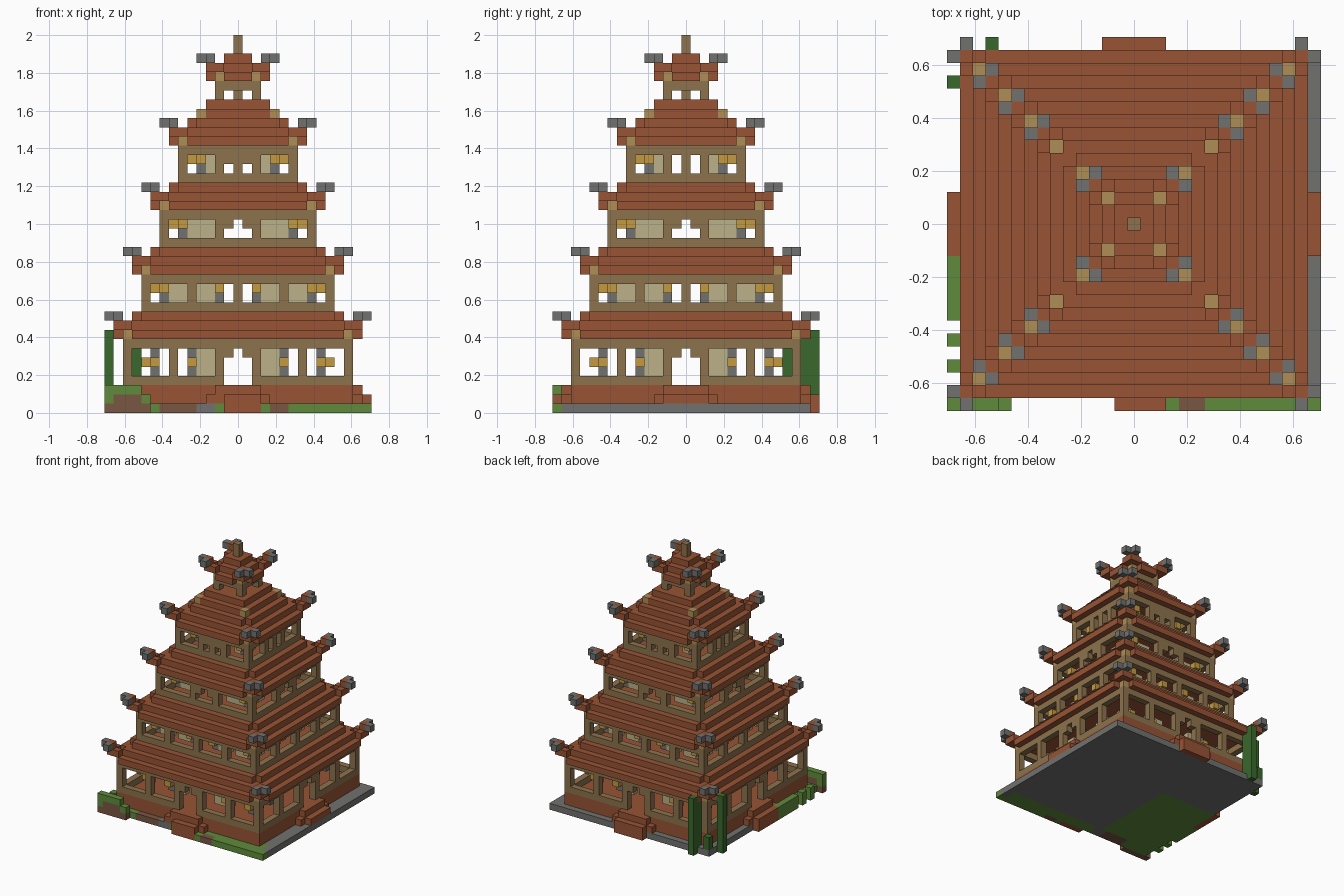
import bpy
import bmesh

if "Cube" in bpy.data.objects:
    bpy.data.objects.remove(bpy.data.objects["Cube"])

U = 2 / 41  # block size


def material(name, r, g, b):
    m = bpy.data.materials.new(name)
    m.use_nodes = True
    m.diffuse_color = (r, g, b, 1)
    m.node_tree.nodes["Principled BSDF"].inputs["Base Color"].default_value = (r, g, b, 1)
    return m


BRICK = material("red_brick", .31, .088, .035)
WOOD = material("wood", .27, .17, .075)
LIGHT = material("light_wood", .43, .27, .095)
PAPER = material("paper_screen", .5, .44, .25)
GOLD = material("lantern_gold", .55, .32, .05)
STONE = material("grey_stone", .165, .165, .16)
GRASS = material("grass", .115, .26, .045)
LEAF = material("dark_green", .042, .14, .025)
DIRT = material("dirt", .19, .093, .055)


def turned(b, k):
    """Turn a block range (x0, x1, y0, y1, z0, z1) k quarter turns about z."""
    x0, x1, y0, y1, z0, z1 = b
    for _ in range(k):
        x0, x1, y0, y1 = -y1, -y0, x0, x1
    return x0, x1, y0, y1, z0, z1


def part(name, mat, boxes, turns=(0,)):
    """One object made of boxes given as inclusive block ranges."""
    bm = bmesh.new()
    for k in turns:
        for b in boxes:
            x0, x1, y0, y1, z0, z1 = turned(b, k)
            vs = [bm.verts.new((x * U, y * U, z * U))
                  for z in (z0, z1 + 1)
                  for x, y in ((x0 - .5, y0 - .5), (x1 + .5, y0 - .5),
                               (x1 + .5, y1 + .5), (x0 - .5, y1 + .5))]
            bm.faces.new(vs[3::-1])
            bm.faces.new(vs[4:])
            for i in range(4):
                j = (i + 1) % 4
                bm.faces.new((vs[i], vs[j], vs[j + 4], vs[i + 4]))
    me = bpy.data.meshes.new(name)
    bm.to_mesh(me)
    bm.free()
    me.materials.append(mat)
    ob = bpy.data.objects.new(name, me)
    bpy.context.collection.objects.link(ob)
    return ob


ALL = range(4)


def cell(x, y, z0, z1=None):
    return (x, x, y, y, z0, z0 if z1 is None else z1)


def cross(a, b, z):
    """Square layer of half width b with its corners beyond a left out."""
    boxes = [(-a, a, -b, b, z, z)]
    if b > a:
        boxes += [(-b, -a - 1, -a, a, z, z), (a + 1, b, -a, a, z, z)]
    return boxes


def roof(tag, n, z, layers):
    """Stepped roof with raised corners and stone corner ornaments."""
    part(tag + "_roof", BRICK, [b for i, (a, w) in enumerate(layers) for b in cross(a, w, z + i)])
    part(tag + "_roof_corners", BRICK,
         [cell(n - 1, -n, z + 1), cell(n, -n, z + 1, z + 2), cell(n, 1 - n, z + 1)], ALL)
    part(tag + "_corner_brackets", LIGHT, [cell(n - 1, 1 - n, z)], ALL)
    part(tag + "_corner_ornaments", STONE, [cell(n, -n - 1, z + 2), cell(n + 1, -n, z + 2)], ALL)


def walls(tag, r, z, h, posts, door=False):
    """Bottom beam, posts and top beam on all four sides."""
    top = z + h + 1
    boxes = [(-r, r - 1, -r, -r, top, top), cell(-r, -r, z + 1, top - 1)]
    if door:
        boxes += [(-r, -2, -r, -r, z, z), (2, r - 1, -r, -r, z, z)]
    else:
        boxes.append((-r, r - 1, -r, -r, z, z))
    boxes += [cell(x, -r, z + 1, top - 1) for x in posts]
    part(tag + "_walls", WOOD, boxes, ALL)


def interior(tag, r, z0, z1, lamp_z, inner, screens):
    """Columns with hanging lanterns, and paper screens behind the windows."""
    xs = [r] + [s * c for c in inner for s in (-1, 1)]
    part(tag + "_columns", STONE, [cell(x, -r, z0, z1) for x in xs], ALL)
    part(tag + "_lanterns", GOLD,
         [cell(x, -r - 1, lamp_z) for x in xs + [-r]], ALL)
    part(tag + "_screens", PAPER,
         [b for a, c in screens for b in ((a, c, -r, -r, z0, z1), (-c, -a, -r, -r, z0, z1))], ALL)


# First storey
part("base", BRICK, [(-12, 12, -12, 12, 1, 2)])
walls("first", 12, 3, 3, (-7, -2, 2, 7), True)
part("first_door_brackets", WOOD, [cell(-1, -12, 6), cell(1, -12, 6)], ALL)
interior("first", 9, 4, 6, 5, (5,), ((3, 4),))
roof("first", 13, 8, ((11, 13), (11, 12), (10, 11)))

# Second storey
walls("second", 10, 11, 2, (-5, 0, 5))
interior("second", 8, 12, 13, 13, (2,), ((3, 4), (6, 7)))
roof("second", 11, 15, ((9, 11), (9, 10), (8, 9)))

# Third storey
walls("third", 8, 18, 2, (-2, 2))
part("third_door_brackets", WOOD, [cell(-1, -8, 20), cell(1, -8, 20)], ALL)
interior("third", 6, 19, 20, 20, (), ((3, 5),))
roof("third", 9, 22, ((7, 9), (7, 8), (6, 7)))

# Fourth storey
walls("fourth", 6, 25, 2, (-2, 0, 2))
part("fourth_lintels", WOOD, [cell(-1, -6, 27), cell(1, -6, 27)], (0, 2))
interior("fourth", 4, 26, 27, 27, (), ((3, 3),))
roof("fourth", 7, 29, ((5, 7), (5, 6), (4, 5), (3, 4), (3, 3)))
part("fourth_roof_studs", LIGHT, [cell(4, -4, 32)], ALL)

# Lookout and finial
part("lookout_posts", WOOD, [cell(2, -2, 34), (-2, 1, -2, -2, 35, 35)], ALL)
roof("lookout", 3, 36, ((1, 3), (1, 2), (1, 1)))
part("lookout_pole", WOOD, [cell(0, 0, 34, 35)])
part("finial", WOOD, [cell(0, 0, 39, 40)])

# Steps
part("upper_steps", BRICK, [(-2, 2, -13, -13, 2, 2), (-3, 3, -13, -13, 1, 1)], ALL)
part("lower_steps", BRICK, [(-2, 2, -14, -14, 0, 1)], (2, 3))
part("left_steps", BRICK, [(-2, 2, -14, -14, 1, 1)], (1,))
part("front_steps", BRICK, [(-1, 2, -14, -14, 0, 1)])

# Ground plate
part("stone_ground", STONE, [(-13, 13, 3, 13, 0, 0), (-3, 13, -11, 2, 0, 0),
                             (-4, -3, -13, -12, 0, 0), (14, 14, -13, 13, 0, 0)])
part("grass_ground", GRASS, [(-13, -4, -11, 2, 0, 0), (-2, 13, -13, -12, 0, 0),
                             (-13, -9, -13, -12, 0, 0), cell(3, -14, 0), (6, 14, -14, -14, 0, 0)])
part("dirt_ground", DIRT, [(-8, -5, -13, -12, 0, 0), (4, 5, -14, -14, 0, 0),
                           (-14, -10, -14, -14, 0, 0), (-13, -11, -14, -14, 1, 1)])

# Bushes and bamboo
part("front_bush", GRASS, [(-14, -11, -14, -14, 2, 2), cell(-14, -14, 1), cell(-10, -14, 1)])
part("side_bush", GRASS, [(-14, -14, -7, -3, 0, 1), cell(-14, -9, 0, 1), cell(-14, -11, 0, 1)])
part("bamboo", LEAF, [cell(-11, 14, 0, 8), cell(-11, 13, 1, 7),
                      cell(-14, 11, 0, 8), cell(-13, 13, 1, 2)])
